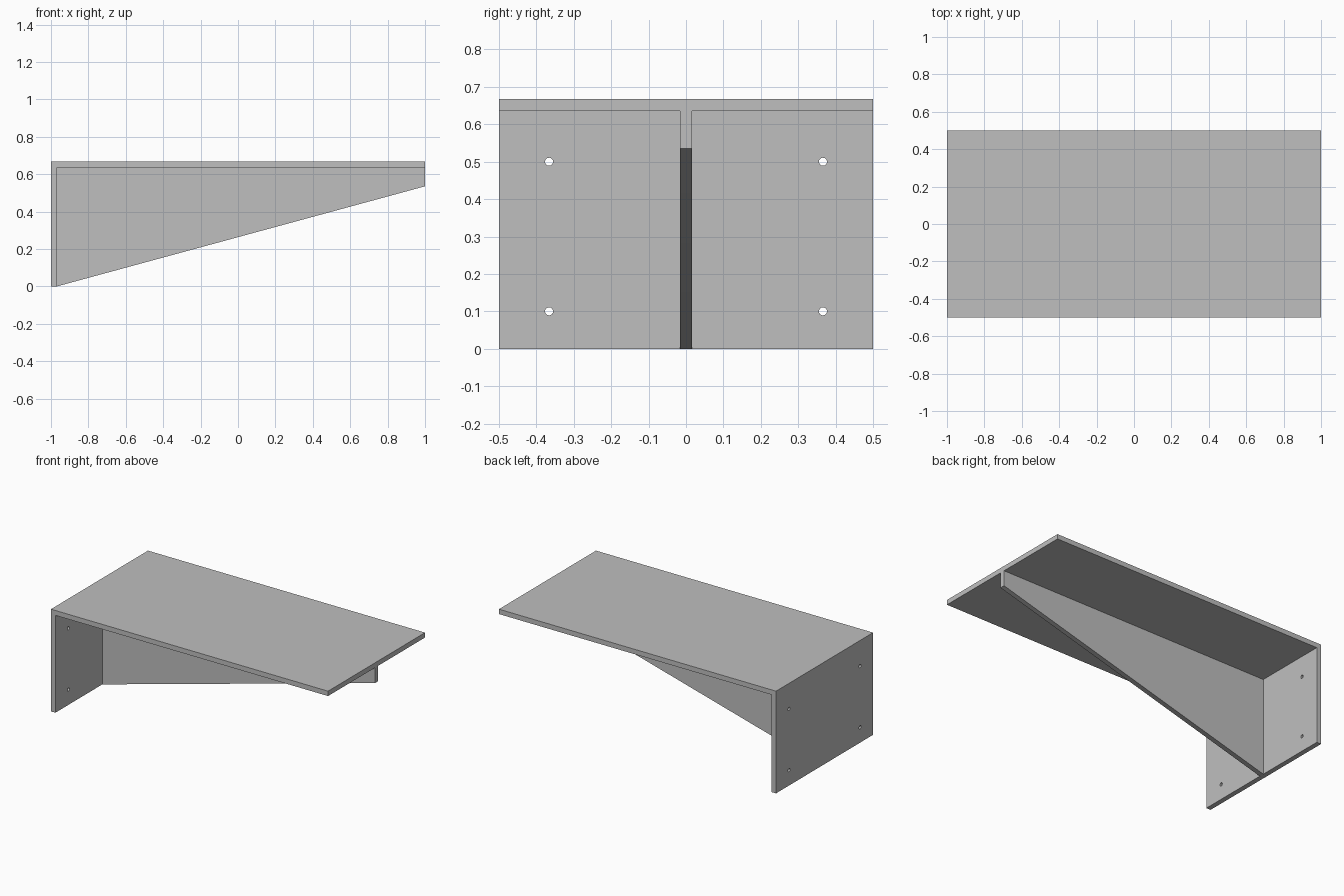
import bpy, bmesh
from math import pi
from mathutils import Matrix

cube = bpy.data.objects.get("Cube")
if cube:
    bpy.data.objects.remove(cube, do_unlink=True)

LENGTH, WIDTH, HEIGHT = 2.0, 1.0, 0.667
THICK = 0.032
RIB_END = 0.535          # height of the rib's underside at the free end
HOLE_Y, HOLE_R = 0.366, 0.0107

grey = bpy.data.materials.new("plain_grey")
grey.use_nodes = True
colour = (0.52, 0.52, 0.52, 1)
grey.diffuse_color = colour
grey.node_tree.nodes["Principled BSDF"].inputs["Base Color"].default_value = colour


def make_object(name, bm):
    bmesh.ops.recalc_face_normals(bm, faces=bm.faces)
    mesh = bpy.data.meshes.new(name)
    bm.to_mesh(mesh)
    bm.free()
    mesh.materials.append(grey)
    obj = bpy.data.objects.new(name, mesh)
    bpy.context.collection.objects.link(obj)
    return obj


def extrude_profile(name, points, width):
    """Extrude an x-z outline along y, centred on y = 0."""
    bm = bmesh.new()
    face = bm.faces.new([bm.verts.new((x, -width / 2, z)) for x, z in points])
    new = bmesh.ops.extrude_face_region(bm, geom=[face])["geom"]
    verts = [v for v in new if isinstance(v, bmesh.types.BMVert)]
    bmesh.ops.translate(bm, verts=verts, vec=(0, width, 0))
    return make_object(name, bm)


def combine(target, other, operation):
    """Apply a boolean and discard the helper."""
    mod = target.modifiers.new(operation.lower(), "BOOLEAN")
    mod.operation = operation
    mod.solver = "EXACT"
    mod.object = other
    other.hide_render = True
    bpy.context.view_layer.objects.active = target
    bpy.ops.object.modifier_apply(modifier=mod.name)
    bpy.data.objects.remove(other, do_unlink=True)


# Shelf top and wall plate as one L-shaped profile
back, front = -LENGTH / 2, LENGTH / 2
inner_x, inner_z = back + THICK, HEIGHT - THICK
shelf = extrude_profile("shelf_bracket", [
    (back, 0), (inner_x, 0), (inner_x, inner_z),
    (front, inner_z), (front, HEIGHT), (back, HEIGHT)], WIDTH)

# Tapered central rib, sunk slightly into the L and merged with it
sink = THICK / 2
rib = extrude_profile("support_rib", [
    (inner_x - sink, 0), (inner_x, 0), (front, RIB_END),
    (front, inner_z + sink), (inner_x - sink, inner_z + sink)], THICK)
combine(shelf, rib, "UNION")

# Four screw holes through the wall plate
bm = bmesh.new()
for y in (-HOLE_Y, HOLE_Y):
    for z in (0.1, 0.5):
        place = Matrix.Translation((back + THICK / 2, y, z)) @ Matrix.Rotation(pi / 2, 4, "Y")
        bmesh.ops.create_cone(bm, cap_ends=True, segments=24, radius1=HOLE_R,
                              radius2=HOLE_R, depth=THICK * 3, matrix=place)
combine(shelf, make_object("screw_hole_cutter", bm), "DIFFERENCE")

# Crisp plate edges, smooth hole walls
shelf.select_set(True)
bpy.context.view_layer.objects.active = shelf
bpy.ops.object.shade_smooth_by_angle(angle=pi / 6)
